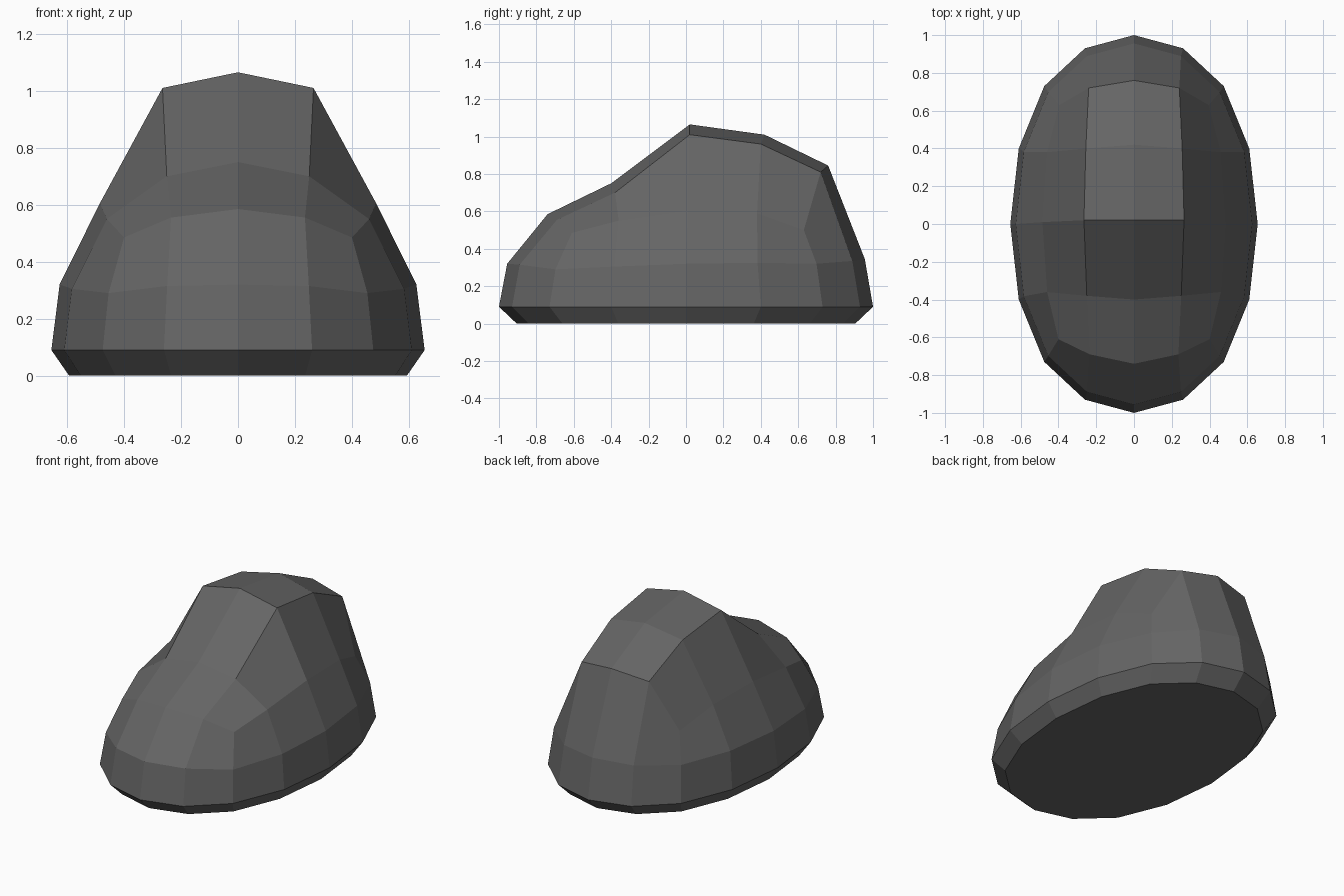
import bpy
import bmesh

if "Cube" in bpy.data.objects:
    bpy.data.objects.remove(bpy.data.objects["Cube"])

# Half of the crown (x >= 0): 3 columns of 5 points, front to back
crown = [
    [(0, -.74, .585), (0, -.40, .75), (0, .02, 1.065), (0, .42, 1.01), (0, .76, .845)],
    [(.235, -.69, .555), (.25, -.38, .70), (.265, .02, 1.01), (.255, .40, .96), (.24, .72, .81)],
    [(.40, -.61, .485), (.46, -.36, .55), (.485, .01, .605), (.46, .38, .59), (.395, .63, .50)],
]
# Half of the widest outline, front to back, and the height of the shoulder ring
outline = [(0, -1), (.26, -.93), (.475, -.73), (.61, -.40), (.655, 0),
           (.61, .40), (.475, .73), (.26, .93), (0, 1)]
shoulder_z = [.32, .315, .29, .305, .32, .325, .32, .335, .345]

bm = bmesh.new()


def ring(scale, heights):
    return [bm.verts.new((x * scale, y * scale, z)) for (x, y), z in zip(outline, heights)]


# Crown patch
top = [[bm.verts.new(p) for p in column] for column in crown]
for i in range(2):
    for j in range(4):
        bm.faces.new((top[i][j], top[i + 1][j], top[i + 1][j + 1], top[i][j + 1]))

# Side walls from the crown's rim down to the base
rim = [top[0][0], top[1][0]] + top[2] + [top[1][4], top[0][4]]
rings = [rim, ring(.956, shoulder_z), ring(1, [.09] * 9), ring(.905, [0] * 9)]
for upper, lower in zip(rings, rings[1:]):
    for k in range(8):
        bm.faces.new((lower[k], lower[k + 1], upper[k + 1], upper[k]))

# Flat underside
bm.faces.new(rings[-1][::-1])

mesh = bpy.data.meshes.new("rock")
bm.to_mesh(mesh)
bm.free()
rock = bpy.data.objects.new("rock", mesh)
bpy.context.collection.objects.link(rock)

# Mirror to the left half
mirror = rock.modifiers.new("mirror", 'MIRROR')
mirror.use_clip = True
mirror.merge_threshold = .001

stone = bpy.data.materials.new("dark grey stone")
stone.diffuse_color = (.13, .13, .13, 1)
stone.use_nodes = True
stone.node_tree.nodes["Principled BSDF"].inputs["Base Color"].default_value = stone.diffuse_color
mesh.materials.append(stone)
